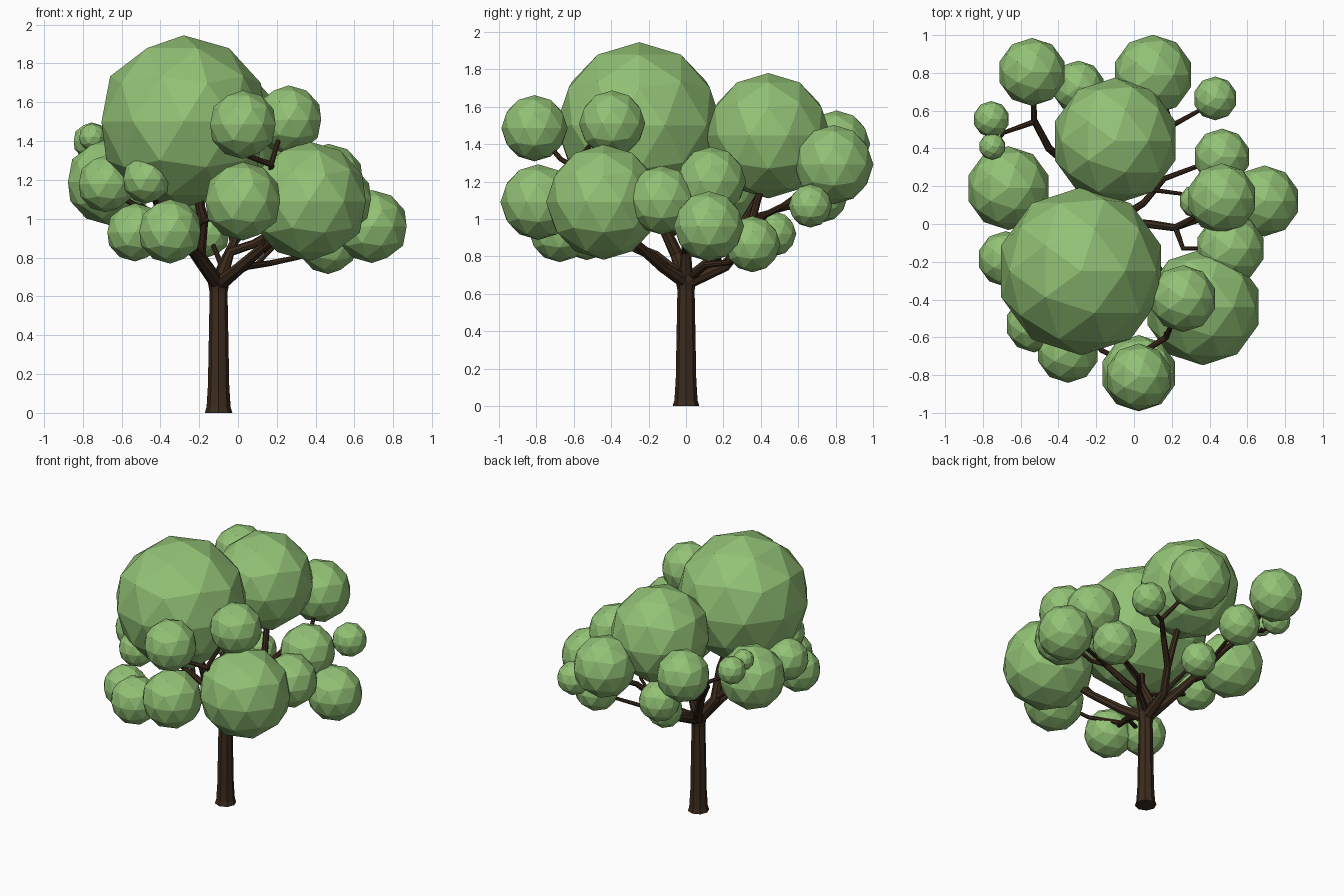
import bpy, bmesh


def material(name, color):
    m = bpy.data.materials.new(name)
    m.diffuse_color = color
    return m


bark = material("bark", (0.045, 0.024, 0.012, 1))
leaf = material("leaf", (0.29, 0.54, 0.18, 1))


def tube(name, points):
    """Eight-sided tapering limb through (x, y, z, radius) points."""
    cu = bpy.data.curves.new(name, 'CURVE')
    cu.dimensions = '3D'
    cu.bevel_depth = 1.0
    cu.bevel_resolution = 2
    cu.use_fill_caps = True
    sp = cu.splines.new('POLY')
    sp.points.add(len(points) - 1)
    sp.use_smooth = False
    for p, (x, y, z, r) in zip(sp.points, points):
        p.co = (x, y, z, 1)
        p.radius = r
    tmp = bpy.data.objects.new(name + "_curve", cu)
    bpy.context.collection.objects.link(tmp)
    bpy.context.view_layer.update()
    deps = bpy.context.evaluated_depsgraph_get()
    me = bpy.data.meshes.new_from_object(tmp.evaluated_get(deps))
    bpy.data.objects.remove(tmp)
    me.materials.clear()
    me.materials.append(bark)
    ob = bpy.data.objects.new(name, me)
    bpy.context.collection.objects.link(ob)


def foliage(name, x, y, z, r):
    """Faceted ball of leaves."""
    bm = bmesh.new()
    bmesh.ops.create_icosphere(bm, subdivisions=2, radius=r)
    me = bpy.data.meshes.new(name)
    bm.to_mesh(me)
    bm.free()
    me.materials.append(leaf)
    ob = bpy.data.objects.new(name, me)
    ob.location = (x, y, z)
    bpy.context.collection.objects.link(ob)


# Trunk with flared foot
tube("trunk", [(-.1, 0, 0, .071), (-.1, 0, .03, .062), (-.1, 0, .14, .055),
               (-.1, 0, .62, .046), (-.1, 0, .67, .055), (-.1, 0, .71, .045)])

# Front right limb and its forks
tube("limb_front_right", [(-.1, 0, .66, .04), (0, -.12, .74, .032), (.15, -.27, .87, .026), (.3, -.4, 1.02, .02)])
tube("branch_front_right_high", [(.14, -.26, .86, .024), (.2, -.45, 1.1, .02), (.17, -.6, 1.28, .017),
                                 (.06, -.67, 1.32, .014), (.025, -.78, 1.45, .011)])
tube("twig_front_right", [(.17, -.6, 1.28, .015), (.22, -.48, 1.44, .011)])

# Front left limb and its forks
tube("limb_front_left", [(-.1, 0, .66, .04), (-.2, -.16, .8, .03), (-.28, -.4, .9, .022), (-.33, -.6, .93, .016)])
tube("twig_front_left", [(-.28, -.4, .9, .016), (-.47, -.5, .92, .012)])
tube("branch_front", [(-.3, -.5, .92, .017), (-.17, -.67, .99, .014), (0, -.75, 1.06, .012)])

# Left limb carrying the largest ball
tube("limb_left", [(-.1, 0, .66, .04), (-.2, -.05, .81, .035), (-.18, -.14, 1.0, .028), (-.25, -.22, 1.3, .02)])
tube("branch_left", [(-.2, -.05, .82, .024), (-.4, -.14, 1.0, .018), (-.62, -.18, 1.12, .012)])
tube("twig_left_front", [(-.4, -.14, 1.0, .015), (-.45, -.42, 1.16, .011)])
tube("twig_left_back", [(-.3, -.09, .91, .017), (-.42, .08, 1.02, .015), (-.6, .17, 1.13, .011)])

# Back left limb
tube("limb_back_left", [(-.1, 0, .66, .04), (-.2, .15, .79, .03), (-.35, .32, 1.0, .024),
                        (-.45, .4, 1.14, .02), (-.53, .55, 1.24, .018), (-.53, .72, 1.35, .012)])
tube("twig_back_left_outer", [(-.53, .54, 1.24, .015), (-.7, .48, 1.33, .012), (-.75, .54, 1.38, .009)])
tube("twig_back_left_tip", [(-.69, .48, 1.33, .009), (-.74, .42, 1.4, .007)])
tube("twig_back_left_inner", [(-.35, .32, 1.0, .016), (-.3, .65, 1.09, .011)])

# Back limb
tube("limb_back", [(-.1, 0, .66, .04), (-.08, .21, .75, .03), (-.02, .32, .88, .025), (-.05, .41, 1.2, .018)])
tube("branch_back", [(-.02, .32, .88, .022), (.1, .42, 1.02, .019), (.2, .52, 1.07, .017), (.13, .72, 1.22, .012)])
tube("twig_back_right", [(.2, .52, 1.06, .014), (.38, .62, 1.06, .01)])
tube("twig_back_low", [(-.08, .21, .75, .016), (-.14, .42, .89, .011)])

# Right limb
tube("limb_right", [(-.1, 0, .66, .04), (-.04, 0, .83, .026), (.08, 0, .87, .022), (.22, -.02, .95, .02), (.4, .08, 1.1, .012)])
tube("twig_right_outer", [(.22, -.02, .95, .015), (.55, .09, .96, .011)])
tube("twig_right_front", [(.22, -.02, .95, .015), (.26, -.13, 1.02, .013), (.42, -.13, 1.08, .01)])
tube("branch_right_low", [(-.06, .04, .7, .022), (.05, .11, .755, .018), (.16, .24, .77, .015), (.4, .33, .82, .011)])
tube("twig_right_inner", [(.1, .18, .77, .012), (.25, .16, .92, .01), (.32, .12, 1.02, .009)])

# Foliage balls: x, y, z, radius
balls = {
    "crown": [(-.28, -.25, 1.5, .445), (-.1, .44, 1.445, .335), (.365, -.44, 1.09, .308)],
    "left": [(-.665, .19, 1.19, .222), (-.68, -.185, 1.18, .147), (-.47, -.48, 1.205, .126)],
    "front": [(-.53, -.53, .93, .15), (-.35, -.675, .935, .166), (.025, -.79, 1.09, .202),
              (.025, -.81, 1.485, .177), (.26, -.395, 1.51, .177)],
    "right": [(.465, .355, .865, .15), (.465, .135, 1.2, .186), (.69, .122, .96, .188),
              (.51, -.13, 1.1, .184), (.33, .12, 1.05, .09)],
    "back": [(-.54, .805, 1.4, .18), (.1, .79, 1.29, .212), (.43, .665, 1.07, .116),
             (-.295, .725, 1.12, .14), (-.755, .555, 1.4, .096), (-.75, .41, 1.42, .071),
             (-.16, .47, .92, .12)],
}
for side, group in balls.items():
    for i, b in enumerate(group, 1):
        foliage(f"foliage_{side}_{i}", *b)
